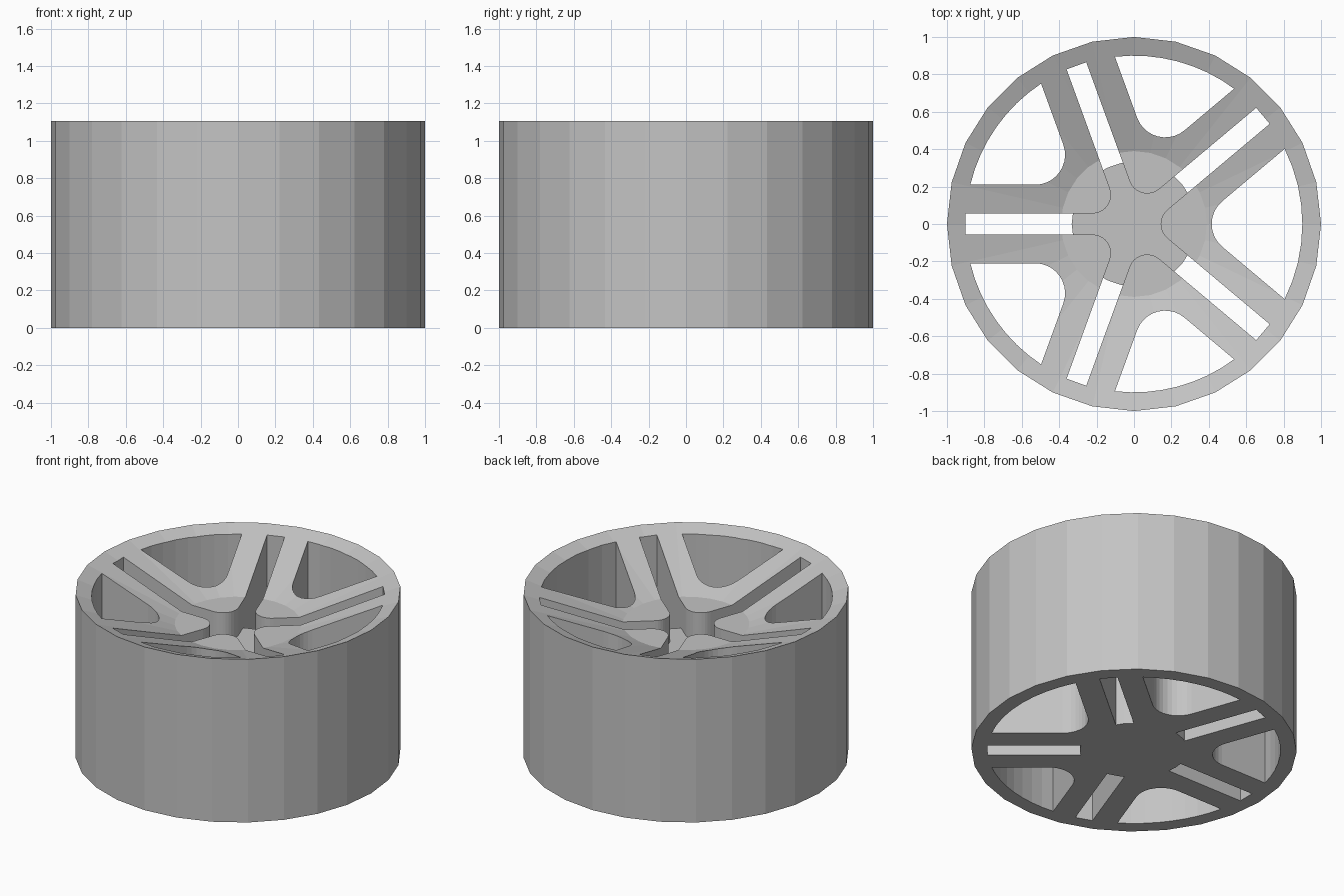
import bpy, bmesh
from math import sin, cos, asin, radians, pi
from mathutils import Vector

cube = bpy.data.objects.get("Cube")
if cube:
    bpy.data.objects.remove(cube)

SEGMENTS = 28
RIM_INNER = 0.9
HEIGHT = 1.107
SLOTS = [radians(a) for a in (40, 110, 180, 250, 320)]

grey = bpy.data.materials.new("plain_grey")
grey.use_nodes = True
tone = (0.55, 0.55, 0.55, 1)
grey.diffuse_color = tone
grey.node_tree.nodes["Principled BSDF"].inputs["Base Color"].default_value = tone


def polar(r, a):
    return Vector((r * cos(a), r * sin(a)))


def make_object(name, bm):
    bmesh.ops.recalc_face_normals(bm, faces=bm.faces)
    mesh = bpy.data.meshes.new(name)
    bm.to_mesh(mesh)
    bm.free()
    mesh.materials.append(grey)
    obj = bpy.data.objects.new(name, mesh)
    bpy.context.collection.objects.link(obj)
    return obj


def prism(name, outline, z0, z1):
    bm = bmesh.new()
    face = bm.faces.new([bm.verts.new((p.x, p.y, z0)) for p in outline])
    top = bmesh.ops.extrude_face_region(bm, geom=[face])["geom"]
    bmesh.ops.translate(bm, vec=(0, 0, z1 - z0),
                        verts=[v for v in top if isinstance(v, bmesh.types.BMVert)])
    return make_object(name, bm)


def rounded_corner(bisector, half, offset, radius, steps=10):
    """Fillet between two walls set in from two spoke lines."""
    centre = polar((offset + radius) / sin(half), bisector)
    start, end = pi / 2 + half, 3 * pi / 2 - half
    return [centre + polar(radius, bisector + start + (end - start) * i / steps)
            for i in range(steps + 1)]


def combine(target, tool, operation):
    mod = target.modifiers.new(tool.name, "BOOLEAN")
    mod.operation = operation
    mod.solver = "EXACT"
    mod.object = tool
    tool.hide_render = True
    bpy.context.view_layer.objects.active = target
    bpy.ops.object.modifier_apply(modifier=mod.name)
    bpy.data.objects.remove(tool)


# Drum with a dished top and a flat centre
bm = bmesh.new()
rings = []
for r, z in ((1, 0), (1, HEIGHT), (0.39, 0.885)):
    rings.append([bm.verts.new((*polar(r, 2 * pi * i / SEGMENTS), z))
                  for i in range(SEGMENTS)])
for low, high in zip(rings, rings[1:]):
    for i in range(SEGMENTS):
        j = (i + 1) % SEGMENTS
        bm.faces.new((low[i], low[j], high[j], high[i]))
bm.faces.new(rings[0])
bm.faces.new(rings[-1])
wheel = make_object("wheel_rim_and_spokes", bm)

# Windows between spokes, and the star of slots that splits each spoke
star = []
for k, slot in enumerate(SLOTS):
    following = SLOTS[(k + 1) % 5] + (2 * pi if k == 4 else 0)
    bisector, half = (slot + following) / 2, (following - slot) / 2

    window = rounded_corner(bisector, half, 0.21, 0.16)
    reach = half - asin(0.21 / RIM_INNER)
    window += [polar(RIM_INNER, bisector + reach * (i / 4 - 1)) for i in range(9)]
    combine(wheel, prism("window_cutter", window, -0.5, 2), "DIFFERENCE")

    along, side = polar(RIM_INNER, slot), polar(0.056, slot + pi / 2)
    star += [along - side, along + side]
    star += reversed(rounded_corner(bisector, half, 0.056, 0.1))
combine(wheel, prism("slot_cutter", star, -0.5, 2), "DIFFERENCE")

# Hub that closes the centre below the spokes
hub = prism("hub", [polar(0.333, 2 * pi * i / SEGMENTS) for i in range(SEGMENTS)], 0, 0.7)
combine(wheel, hub, "UNION")
